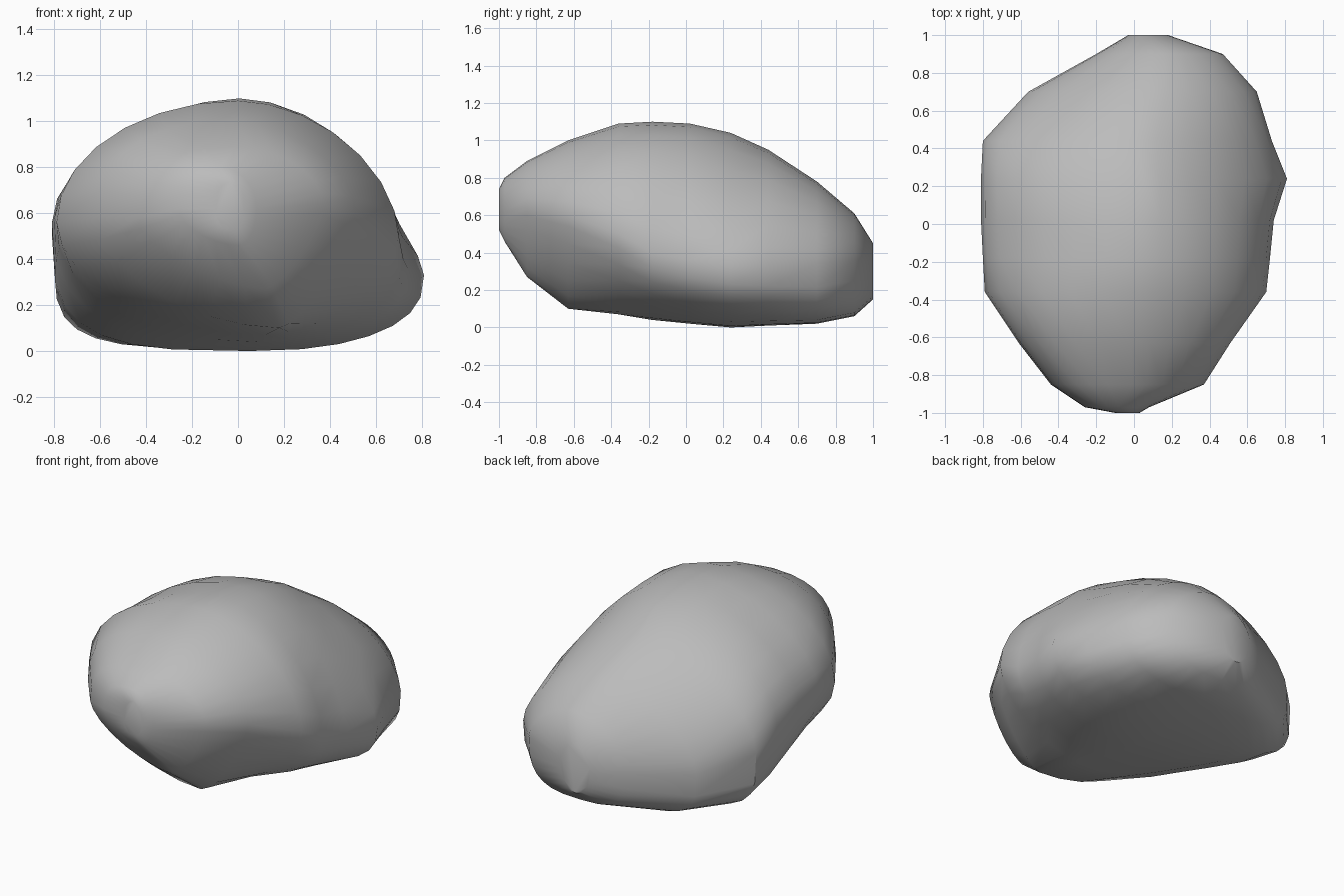
import bpy, bmesh, math

if "Cube" in bpy.data.objects:
    bpy.data.objects.remove(bpy.data.objects["Cube"])

# Stone colour
stone = bpy.data.materials.new("stone grey")
stone.use_nodes = True
grey = (0.5, 0.5, 0.5, 1)
stone.diffuse_color = grey
stone.node_tree.nodes["Principled BSDF"].inputs["Base Color"].default_value = grey

# Cross-sections from front to back:
# y, x min, x max, z min, z max, z widest at -x, z widest at +x,
# keel x, lower fullness at -x, at +x, upper fullness at -x, at +x
SECTIONS = [
    (-1.0, -.10, .03, .52, .74, .62, .62, -.03, 2, 2, 2, 2),
    (-.97, -.26, .08, .46, .80, .62, .62, 0, 1.7, 2, 2.6, 2),
    (-.85, -.44, .37, .27, .89, .58, .64, .12, 1.6, 1.4, 2.5, 1.9),
    (-.63, -.61, .51, .10, 1.0, .58, .60, .18, 1.8, 1.4, 2.4, 1.8),
    (-.36, -.79, .70, .07, 1.09, .56, .50, .12, 1.9, 1.75, 2, 1.8),
    (-.18, -.80, .72, .04, 1.1, .58, .40, .08, 2.1, 2.1, 1.8, 1.8),
    (.02, -.81, .74, .02, 1.09, .56, .36, .05, 2.5, 2.4, 1.85, 1.75),
    (.24, -.81, .81, 0, 1.04, .50, .33, .05, 3.2, 2.5, 2, 1.4),
    (.44, -.80, .73, .01, .95, .42, .33, .05, 4, 2.8, 1.8, 1.6),
    (.70, -.56, .65, .02, .78, .32, .34, .05, 4, 3.2, 1.7, 1.7),
    (.90, -.20, .47, .06, .61, .30, .36, .1, 3, 3, 1.8, 1.8),
    (1.0, -.03, .18, .15, .45, .30, .32, .08, 2, 2, 2, 2),
]
SIDES = 28


def ring_point(section, angle):
    """Point on a lopsided rounded outline; each quarter has its own fullness."""
    y, x0, x1, z0, z1, zr, zl, keel, low_r, low_l, up_r, up_l = section
    c, s = math.cos(angle), math.sin(angle)
    wide = zr + (zl - zr) * (c + 1) / 2
    if s >= 0:
        mid, half_z = x0 + (x1 - x0) * .53, z1 - wide
        power = up_l if c >= 0 else up_r
    else:
        mid, half_z = keel, wide - z0
        power = low_l if c >= 0 else low_r
    half_x = x1 - mid if c >= 0 else mid - x0
    x = mid + half_x * math.copysign(abs(c) ** (2 / power), c)
    z = wide + half_z * math.copysign(abs(s) ** (2 / power), s)
    return x, y, z


# Boulder skin: loft the sections and close both ends
bm = bmesh.new()
rings = [[bm.verts.new(ring_point(sec, math.tau * i / SIDES)) for i in range(SIDES)]
         for sec in SECTIONS]
for a, b in zip(rings, rings[1:]):
    for i in range(SIDES):
        j = (i + 1) % SIDES
        bm.faces.new((a[i], a[j], b[j], b[i]))
bm.faces.new(rings[0])
bm.faces.new(rings[-1])
bmesh.ops.remove_doubles(bm, verts=bm.verts, dist=.002)
bmesh.ops.recalc_face_normals(bm, faces=bm.faces)

mesh = bpy.data.meshes.new("boulder")
bm.to_mesh(mesh)
bm.free()
mesh.materials.append(stone)
boulder = bpy.data.objects.new("boulder", mesh)
bpy.context.collection.objects.link(boulder)

# Soft faces with a few hard creases
bpy.context.view_layer.objects.active = boulder
boulder.select_set(True)
bpy.ops.object.shade_smooth_by_angle(angle=math.radians(40))
